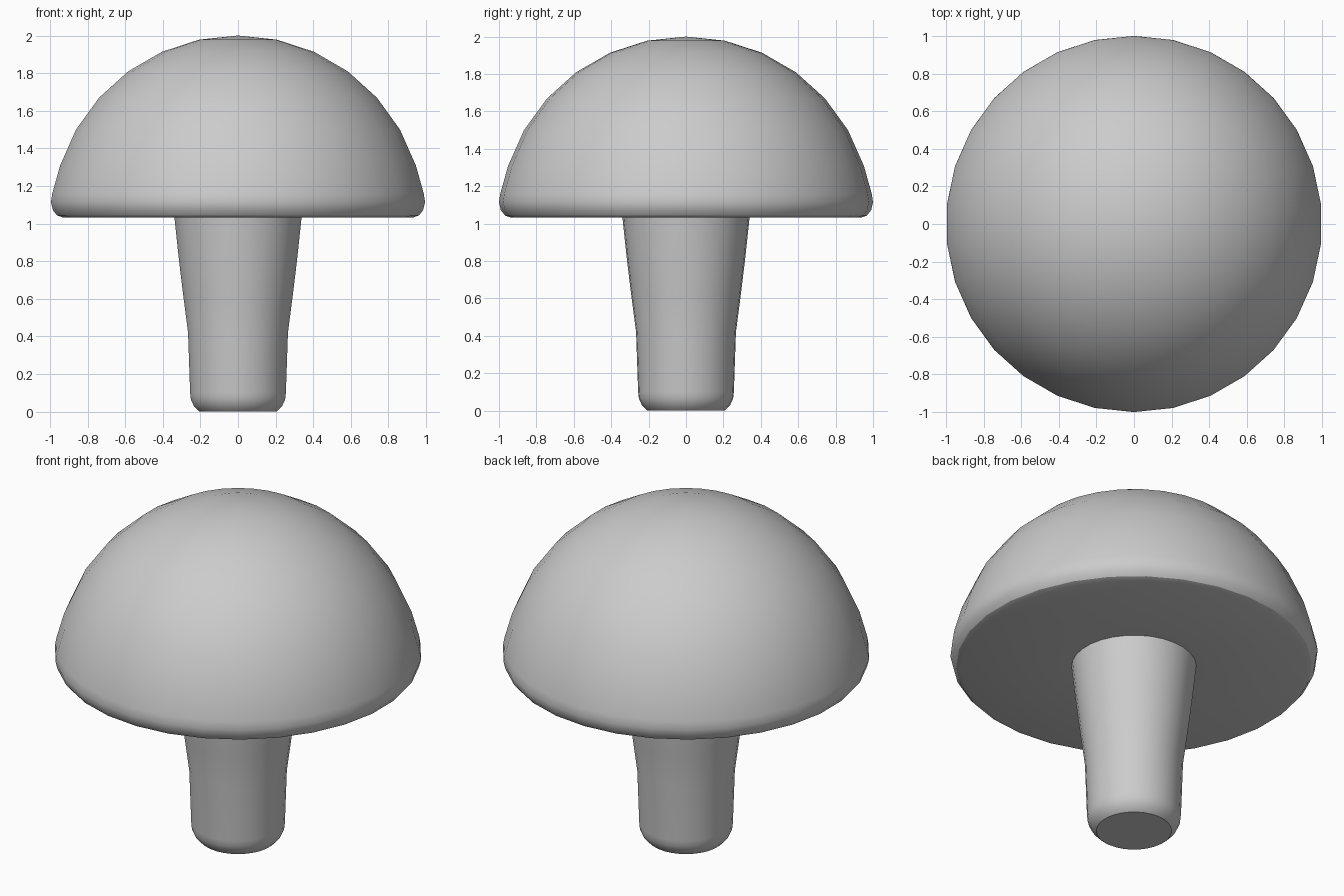
import bpy, bmesh
from math import sin, cos, pi, radians

if "Cube" in bpy.data.objects:
    bpy.data.objects.remove(bpy.data.objects["Cube"])

SEG = 30


def lathe(name, profile, fill_end=False):
    """Revolve (radius, z) points about z; a zero radius makes a pole."""
    bm = bmesh.new()
    rings = []
    for r, z in profile:
        if r == 0:
            rings.append([bm.verts.new((0, 0, z))])
        else:
            rings.append([bm.verts.new((r * cos(pi / 2 + 2 * pi * i / SEG),
                                        r * sin(pi / 2 + 2 * pi * i / SEG), z))
                          for i in range(SEG)])
    for a, b in zip(rings, rings[1:]):
        for i in range(SEG):
            j = (i + 1) % SEG
            if len(a) == 1:
                bm.faces.new((a[0], b[i], b[j]))
            else:
                bm.faces.new((a[i], b[i], b[j], a[j]))
    if fill_end:
        bm.faces.new(list(reversed(rings[-1])))
    bm.normal_update()
    me = bpy.data.meshes.new(name)
    bm.to_mesh(me)
    bm.free()
    ob = bpy.data.objects.new(name, me)
    bpy.context.collection.objects.link(ob)
    bpy.context.view_layer.objects.active = ob
    ob.select_set(True)
    bpy.ops.object.shade_smooth_by_angle(angle=radians(30))
    ob.select_set(False)
    return ob


JOIN_R, JOIN_Z = 0.34, 1.033

# Domed cap: hemisphere, rounded rim, flat underside around the stem
dome = [(0, 2.0)] + [(sin(radians(12 * k)), 1 + cos(radians(12 * k)))
                     for k in range(1, 7)]
rim = [(0.993, 1.16), (1.0, 1.115), (0.99, 1.072), (0.967, 1.043), (0.937, JOIN_Z)]
lathe("mushroom_cap", dome + rim + [(JOIN_R, JOIN_Z)])

# Tapered stem with a rounded foot
stem = [(JOIN_R, JOIN_Z), (0.315, 0.8), (0.293, 0.62), (0.267, 0.42),
        (0.256, 0.1), (0.252, 0.065), (0.237, 0.032), (0.212, 0.005)]
lathe("mushroom_stem", stem + [(0.205, 0.0)], fill_end=True)
